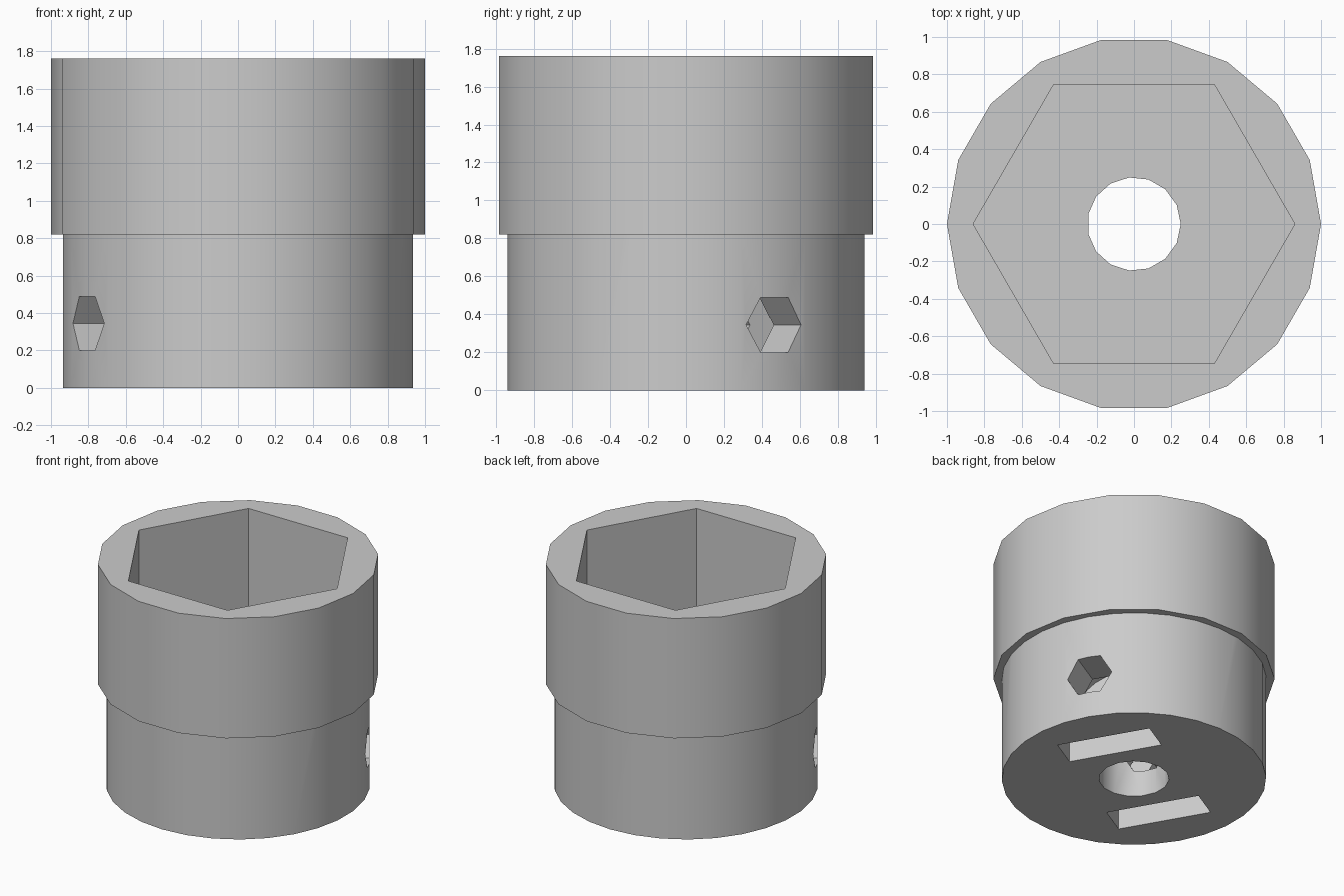
import bpy
import bmesh
from math import cos, sin, tau, radians
from mathutils import Matrix, Vector

cube = bpy.data.objects.get("Cube")
if cube:
    bpy.data.objects.remove(cube, do_unlink=True)

grey = bpy.data.materials.new("plain_grey")
grey.use_nodes = True
grey.diffuse_color = (0.6, 0.6, 0.6, 1)
grey.node_tree.nodes["Principled BSDF"].inputs["Base Color"].default_value = grey.diffuse_color


def add_object(name, bm):
    bmesh.ops.recalc_face_normals(bm, faces=bm.faces[:])
    mesh = bpy.data.meshes.new(name)
    bm.to_mesh(mesh)
    bm.free()
    mesh.materials.append(grey)
    obj = bpy.data.objects.new(name, mesh)
    bpy.context.collection.objects.link(obj)
    return obj


def prism(name, sides, radius, low, high, start=0, matrix=Matrix()):
    """Regular prism along local z, first corner at the start angle."""
    bm = bmesh.new()
    angles = [radians(start) + tau * i / sides for i in range(sides)]
    rings = [[bm.verts.new(matrix @ Vector((radius * cos(a), radius * sin(a), z)))
              for a in angles] for z in (low, high)]
    for ring in rings:
        bm.faces.new(ring)
    for i in range(sides):
        j = (i + 1) % sides
        bm.faces.new((rings[0][i], rings[0][j], rings[1][j], rings[1][i]))
    return add_object(name, bm)


def box(name, size, centre, matrix):
    bm = bmesh.new()
    place = matrix @ Matrix.Translation(centre) @ Matrix.Diagonal((*size, 1))
    bmesh.ops.create_cube(bm, size=1, matrix=place)
    return add_object(name, bm)


def combine(target, tool, operation):
    mod = target.modifiers.new(operation.lower(), 'BOOLEAN')
    mod.operation = operation
    mod.solver = 'EXACT'
    mod.object = tool
    tool.hide_render = True
    bpy.context.view_layer.objects.active = target
    bpy.ops.object.modifier_apply(modifier=mod.name)
    bpy.data.objects.remove(tool, do_unlink=True)


# Round base with the wider faceted collar on top
SCREW_ANGLE = 30
SCREW_HEIGHT = 0.345
body = prism("socket_hub", 30, 0.94, 0, 1.0, SCREW_ANGLE)
combine(body, prism("collar", 18, 1.0, 0.82, 1.76), 'UNION')

# Hexagonal socket and centre bore
combine(body, prism("socket_cutter", 6, 0.86, 0.82, 2.0), 'DIFFERENCE')
combine(body, prism("bore_cutter", 15, 0.25, -0.2, 1.0), 'DIFFERENCE')

# Nut pockets on both sides, open at the bottom with a rounded top
for side in (0, 180):
    turn = Matrix.Rotation(radians(SCREW_ANGLE + side), 4, 'Z')
    sideways = turn @ Matrix.Translation((0, 0, SCREW_HEIGHT)) @ Matrix.Rotation(radians(90), 4, 'Y')
    combine(body, box("slot_cutter", (0.25, 0.695, 0.58), (0.51, 0, 0.09), turn), 'DIFFERENCE')
    combine(body, prism("pocket_cutter", 24, 0.3, 0.39, 0.63, 0, sideways), 'DIFFERENCE')

# Hexagonal screw hole straight across
across = (Matrix.Rotation(radians(SCREW_ANGLE), 4, 'Z')
          @ Matrix.Translation((0, 0, SCREW_HEIGHT)) @ Matrix.Rotation(radians(90), 4, 'Y'))
combine(body, prism("screw_cutter", 6, 0.167, -1.2, 1.2, 90, across), 'DIFFERENCE')

# Smooth walls with crisp rims
bpy.ops.object.select_all(action='DESELECT')
body.select_set(True)
bpy.context.view_layer.objects.active = body
bpy.ops.object.shade_smooth_by_angle(angle=radians(30))
